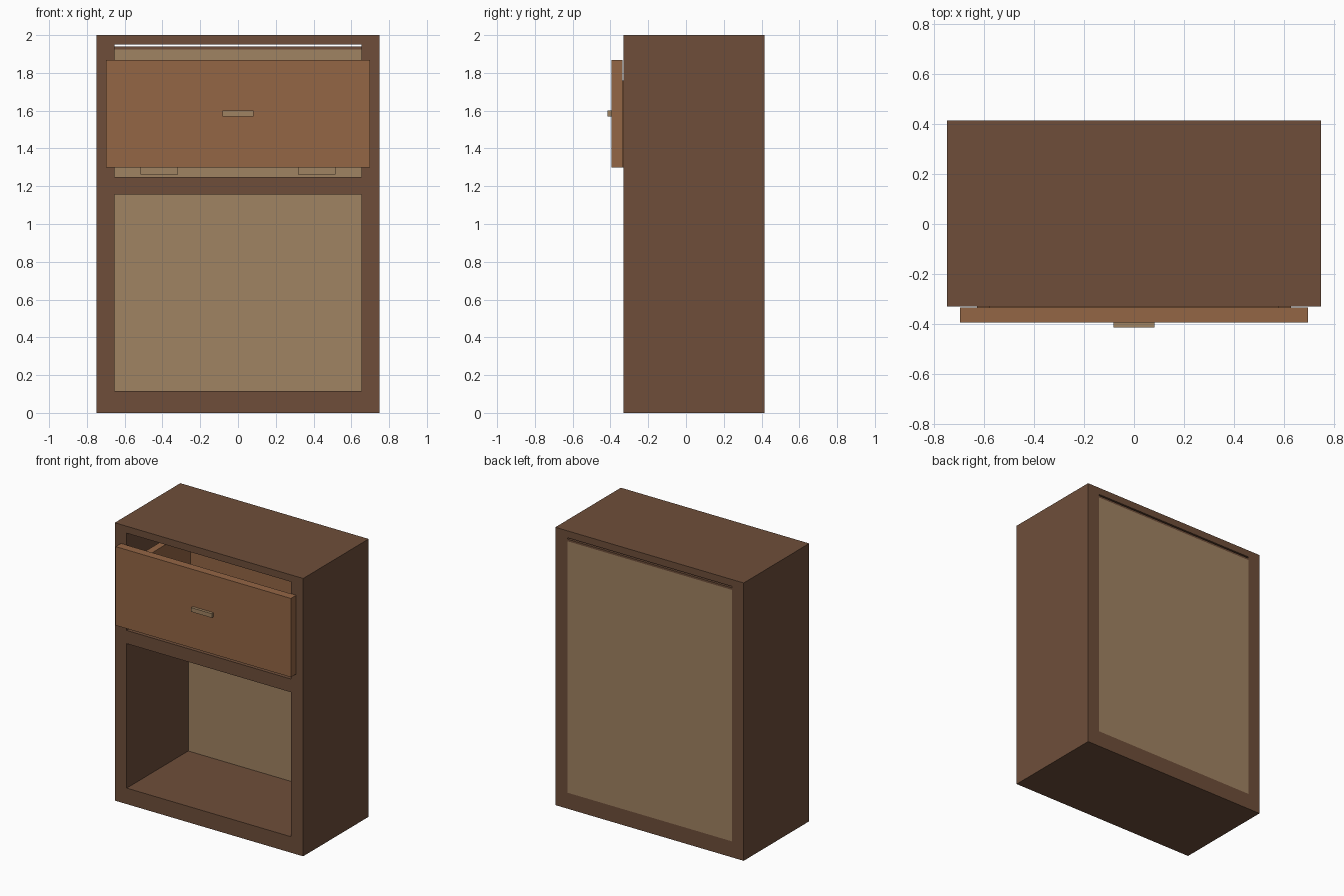
import bpy

cube = bpy.data.objects.get("Cube")
if cube:
    bpy.data.objects.remove(cube, do_unlink=True)


def material(name, colour):
    mat = bpy.data.materials.new(name)
    mat.use_nodes = True
    mat.diffuse_color = (*colour, 1)
    mat.node_tree.nodes["Principled BSDF"].inputs["Base Color"].default_value = (*colour, 1)
    return mat


dark_wood = material("dark wood", (0.156, 0.076, 0.042))
warm_wood = material("warm wood", (0.296, 0.133, 0.06))
pale_wood = material("pale wood", (0.352, 0.227, 0.122))


def box(name, mat, x, y, z):
    """Box spanning the given (low, high) range on each axis."""
    bpy.ops.mesh.primitive_cube_add(size=1)
    obj = bpy.context.object
    obj.name = name
    spans = (x, y, z)
    for v in obj.data.vertices:
        v.co = [lo if c < 0 else hi for c, (lo, hi) in zip(v.co, spans)]
    obj.data.materials.append(mat)
    return obj


def pair(name, mat, x, y, z):
    """Matching boxes on both sides of the centre."""
    box("left_" + name, mat, x, y, z)
    box("right_" + name, mat, (-x[1], -x[0]), y, z)


# Cabinet carcass
W, INNER = 0.75, 0.655
FRONT, BACK, PANEL = -0.33, 0.415, 0.37
inside = (-INNER, INNER)
pair("cabinet_side", dark_wood, (INNER, W), (FRONT, BACK), (0, 2))
box("cabinet_top", dark_wood, inside, (FRONT, BACK), (1.95, 2))
box("cabinet_base", dark_wood, inside, (FRONT, BACK), (0, 0.115))
box("middle_shelf", dark_wood, inside, (FRONT, PANEL), (1.155, 1.25))

# Back panel with a narrow rail and an open slit above it
box("back_panel", pale_wood, inside, (PANEL, BACK), (0.115, 1.925))
box("back_rail", dark_wood, inside, (PANEL, BACK), (1.925, 1.94))

# Drawer, slightly pulled out
FACE, REAR, LOW, HIGH = -0.335, 0.34, 1.30, 1.76
box("drawer_front", warm_wood, (-0.698, 0.698), (-0.395, FACE), (LOW, 1.867))
pair("drawer_side", warm_wood, (0.58, 0.63), (FACE, REAR), (LOW, HIGH))
box("drawer_back", warm_wood, (-0.58, 0.58), (0.29, REAR), (LOW, HIGH))
box("drawer_bottom", warm_wood, (-0.58, 0.58), (FACE, 0.29), (LOW, 1.34))
box("drawer_handle", pale_wood, (-0.083, 0.083), (-0.415, -0.395), (1.57, 1.6))
pair("drawer_runner", pale_wood, (0.317, 0.517), (-0.3, 0.3), (1.263, LOW))
